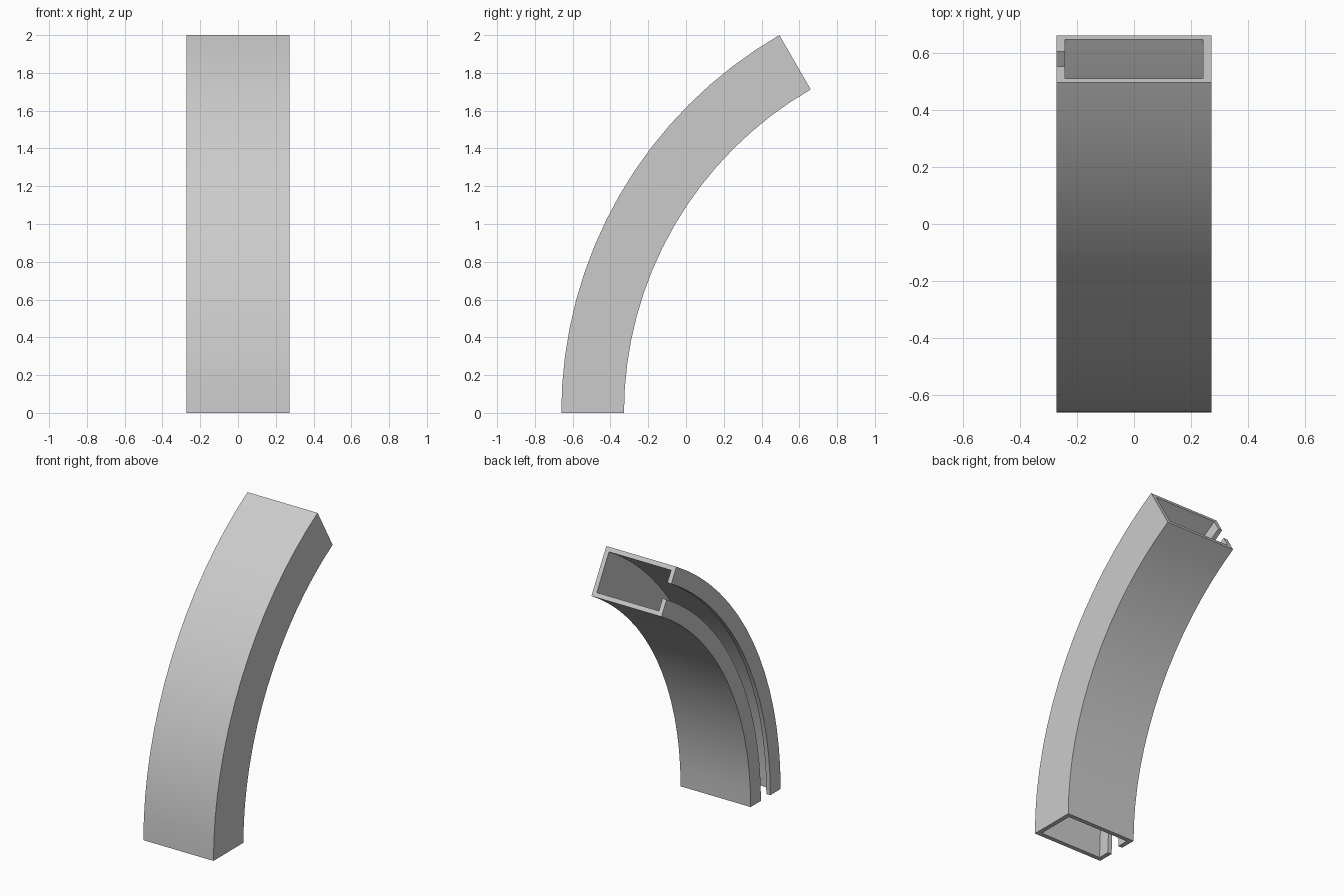
import bpy, bmesh, math
from mathutils import Matrix, Vector

cube = bpy.data.objects.get("Cube")
if cube:
    bpy.data.objects.remove(cube)

# Overall sizes of the bent slotted channel
SWEEP = math.radians(60)
OUTER_R = 2 / math.sin(SWEEP)
DEPTH = 0.332
HALF_W = 0.272
WALL = 0.031
SLOT = 0.104
STEPS = 16
INNER_R = OUTER_R - DEPTH
CENTRE_Y = OUTER_R - (OUTER_R - INNER_R * math.cos(SWEEP)) / 2

# Plain grey material
grey = bpy.data.materials.new("plain_grey")
grey.use_nodes = True
colour = (0.6, 0.6, 0.6, 1)
grey.diffuse_color = colour
grey.node_tree.nodes["Principled BSDF"].inputs["Base Color"].default_value = colour

# C-shaped cross-section: x across, d measured from the middle of the depth
w, h, s = HALF_W, DEPTH / 2, SLOT / 2
wi, hi = w - WALL, h - WALL
half = [(-w, s), (-w, h), (w, h)]
inner = [(wi, hi), (-wi, hi), (-wi, s)]
section = half + [(x, -d) for x, d in reversed(half)]
section += [(x, -d) for x, d in reversed(inner)] + inner
mid_r = OUTER_R - h

bm = bmesh.new()
rings = []
for i in range(STEPS + 1):
    turn = Matrix.Rotation(-SWEEP * i / STEPS, 4, 'X')
    ring = []
    for x, d in section:
        p = turn @ Vector((x, -(mid_r + d), 0))
        ring.append(bm.verts.new((p.x, p.y + CENTRE_Y, p.z)))
    rings.append(ring)

# Long walls, then the two cut ends
n = len(section)
for a, b in zip(rings, rings[1:]):
    for j in range(n):
        k = (j + 1) % n
        bm.faces.new((a[j], a[k], b[k], b[j]))
bm.faces.new(rings[0])
bm.faces.new(list(reversed(rings[-1])))
bmesh.ops.recalc_face_normals(bm, faces=bm.faces)

mesh = bpy.data.meshes.new("curved_channel")
bm.to_mesh(mesh)
bm.free()
mesh.materials.append(grey)
channel = bpy.data.objects.new("curved_channel", mesh)
bpy.context.collection.objects.link(channel)

# Smooth along the bend, sharp at the corners
bpy.ops.object.select_all(action='DESELECT')
channel.select_set(True)
bpy.context.view_layer.objects.active = channel
bpy.ops.object.shade_smooth_by_angle(angle=math.radians(30))
